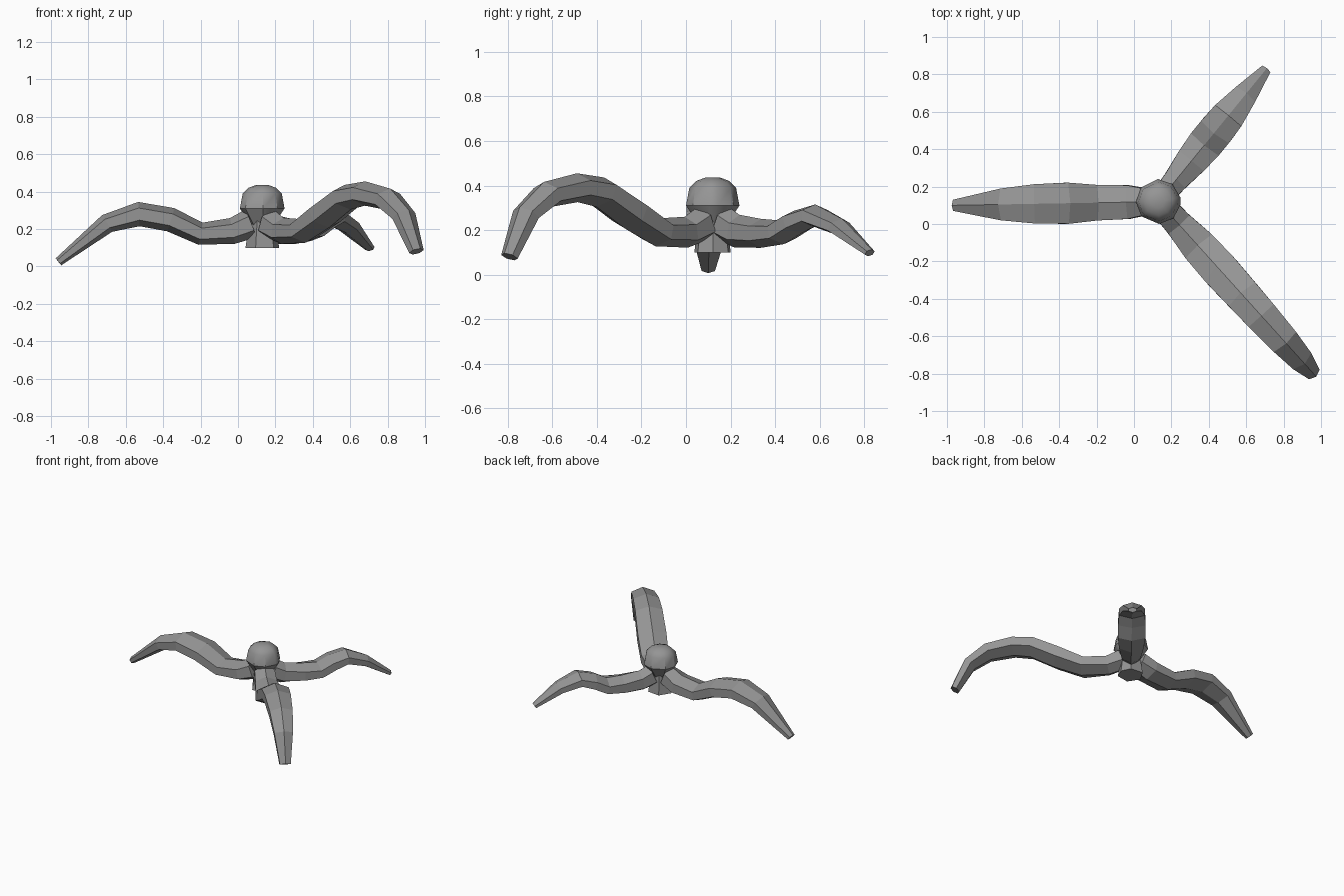
import bpy
import bmesh
from math import cos, sin, radians, atan2
from mathutils import Vector

if "Cube" in bpy.data.objects:
    bpy.data.objects.remove(bpy.data.objects["Cube"], do_unlink=True)

CENTRE = Vector((0.13, 0.12, 0))

grey = bpy.data.materials.new("stone grey")
grey.use_nodes = True
GREY = (0.3, 0.3, 0.3, 1)
grey.diffuse_color = GREY
grey.node_tree.nodes["Principled BSDF"].inputs["Base Color"].default_value = GREY


def loft(name, rings, smooth=False):
    """Skin a list of equal-length point rings and cap both ends."""
    bm = bmesh.new()
    loops = [[bm.verts.new(p) for p in ring] for ring in rings]
    count = len(loops[0])
    for low, high in zip(loops, loops[1:]):
        for i in range(count):
            j = (i + 1) % count
            bm.faces.new((low[i], low[j], high[j], high[i]))
    bm.faces.new(loops[0])
    bm.faces.new(loops[-1])
    bmesh.ops.recalc_face_normals(bm, faces=bm.faces)
    mesh = bpy.data.meshes.new(name)
    bm.to_mesh(mesh)
    bm.free()
    mesh.materials.append(grey)
    obj = bpy.data.objects.new(name, mesh)
    bpy.context.collection.objects.link(obj)
    if smooth:
        bpy.ops.object.select_all(action="DESELECT")
        obj.select_set(True)
        bpy.context.view_layer.objects.active = obj
        bpy.ops.object.shade_smooth_by_angle(angle=radians(35))
    return obj


def leg(name, tip, stations):
    """Six-sided limb; stations hold (distance, height, half depth, half width) in hundredths."""
    out = (Vector(tip) - CENTRE).normalized()
    side = Vector((-out.y, out.x, 0))
    up = Vector((0, 0, 1))
    path = [CENTRE + out * (s / 100) + up * (z / 100) for s, z, h, w in stations]
    rings = []
    for i, (s, z, h, w) in enumerate(stations):
        before, after = path[max(i - 1, 0)], path[min(i + 1, len(path) - 1)]
        along = (after - before).normalized()
        across = side.cross(along) * -1
        ring = []
        for k in range(6):
            a = radians(90 + 60 * k)
            ring.append(path[i] + side * (cos(a) / cos(radians(30)) * w / 100)
                        + across * (sin(a) * h / 100))
        rings.append(ring)
    loft(name, rings)
    return atan2(out.y, out.x)


# Three arched legs
angles = [
    leg("right_leg", (-0.96, 0.10, 0),
        [(6, 23, 8, 7), (16, 19, 7, 9), (33, 17.5, 6, 9.5), (49, 25, 6.5, 11),
         (66, 28, 6.5, 10.5), (83, 23, 5.2, 8.5), (109, 2.5, 2.4, 3)]),
    leg("left_back_leg", (0.70, 0.82, 0),
        [(6, 23, 8, 6), (14, 19.5, 7.5, 6.5), (28, 18.5, 6.5, 8.5), (40, 19, 5.5, 9.5),
         (49, 23.5, 5.5, 9.5), (59, 26.5, 5, 9), (73, 21.5, 4, 6.5), (91, 9.7, 1.8, 2.8)]),
    leg("left_front_leg", (0.96, -0.80, 0),
        [(6, 23, 8, 7), (16, 19, 7, 7.5), (33, 19, 6.5, 9.5), (50, 27.5, 7.5, 10),
         (68, 37, 7, 9.5), (82, 39, 6.5, 9), (100, 36, 6, 8), (113, 27, 5, 6.5),
         (123, 8, 3.5, 3.8)]),
]


def ring_at(z, directions, radii):
    return [CENTRE + Vector((r * cos(a), r * sin(a), z)) for a, r in zip(directions, radii)]


# Head with a shallow domed cap; each leg gets three corners
corners = sorted(a % radians(360) for leg_angle in angles
                 for a in (leg_angle - radians(40), leg_angle, leg_angle + radians(40)))
profile = [(0.22, 0.06), (0.31, 0.12), (0.39, 0.105), (0.42, 0.075), (0.435, 0.035)]
loft("head", [ring_at(z, corners, [r] * len(corners)) for z, r in profile], smooth=True)

# Faceted stub hanging between the legs
order = sorted(a % radians(360) for a in angles)
mids = [(a + b) / 2 for a, b in zip(order, order[1:] + [order[0] + radians(360)])]
stub = sorted(order + mids)
loft("belly_stub", [ring_at(0.10, stub, [0.09] * 6), ring_at(0.31, stub, [0.06] * 6)],
     smooth=True)
